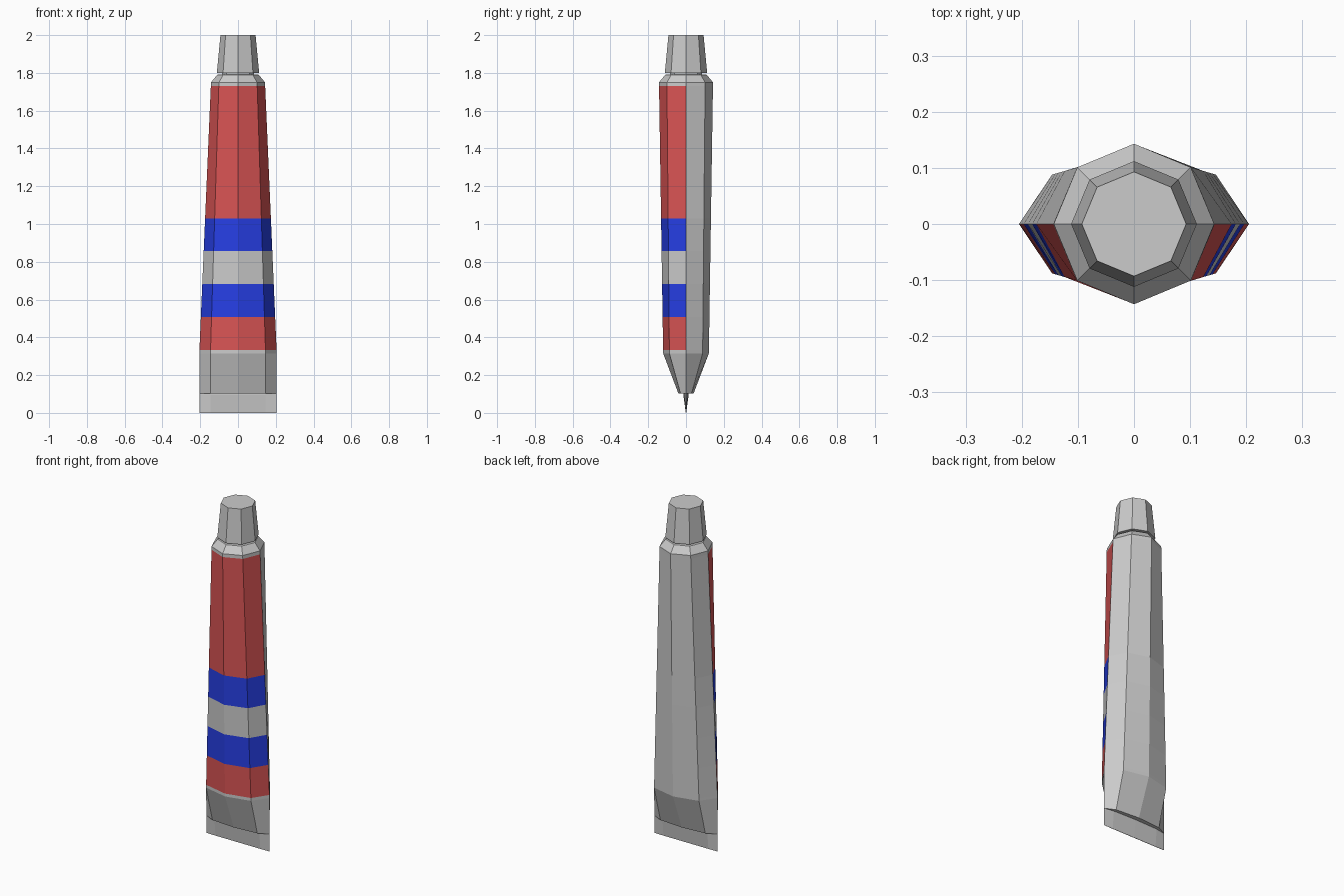
import bpy, bmesh

if "Cube" in bpy.data.objects:
    bpy.data.objects.remove(bpy.data.objects["Cube"])

K = 0.7071


def make_material(name, color):
    mat = bpy.data.materials.new(name)
    mat.diffuse_color = (*color, 1)
    mat.use_nodes = True
    mat.node_tree.nodes["Principled BSDF"].inputs["Base Color"].default_value = mat.diffuse_color
    return mat


def ring(w, mx, d, my, z):
    """Eight-sided section: half width, shoulder x, half depth, shoulder y, height."""
    return [(w, 0, z), (mx, my, z), (0, d, z), (-mx, my, z),
            (-w, 0, z), (-mx, -my, z), (0, -d, z), (mx, -my, z)]


def octagon(r, z):
    return ring(r, r * K, r, r * K, z)


def loft(name, rings, materials=(), front_slots=None):
    """Skin stacked rings; front_slots gives the material slot of each level's front half."""
    bm = bmesh.new()
    levels = [[bm.verts.new(p) for p in r] for r in rings]
    for k, (a, b) in enumerate(zip(levels, levels[1:])):
        for i in range(8):
            j = (i + 1) % 8
            face = bm.faces.new((a[i], a[j], b[j], b[i]))
            if front_slots and i >= 4:
                face.material_index = front_slots[k]
    bm.faces.new(levels[0][::-1])
    bm.faces.new(levels[-1])
    bmesh.ops.recalc_face_normals(bm, faces=bm.faces)
    mesh = bpy.data.meshes.new(name)
    bm.to_mesh(mesh)
    bm.free()
    for m in materials:
        mesh.materials.append(m)
    obj = bpy.data.objects.new(name, mesh)
    bpy.context.collection.objects.link(obj)
    return obj


red = make_material("red", (0.7, 0.09, 0.09))
blue = make_material("blue", (0.02, 0.05, 0.8))

# Tube body: flattened low section blending to a round octagon at the top
LOW = (0.205, 0.146, 0.121, 0.088)
HIGH = (0.143, 0.101, 0.143, 0.101)
Z0, Z1 = 0.315, 1.75


def body_ring(z):
    t = (z - Z0) / (Z1 - Z0)
    return ring(*[a + (b - a) * t for a, b in zip(LOW, HIGH)], z)


heights = [Z0, 0.332, 0.507, 0.682, 0.857, 1.03, 1.73, Z1]
rings = [ring(0.205, 0.146, 0.04, 0.029, 0.102)]
rings += [body_ring(z) for z in heights]
rings += [octagon(0.11, 1.79), octagon(0.085, 1.792), octagon(0.085, 1.802)]
# front stripes, bottom to top: red, blue, grey, blue, red
loft("tube_body", rings, (None, red, blue),
     [0, 0, 1, 2, 0, 2, 1, 0, 0, 0, 0])

# Flat crimped end of the tube
loft("crimped_end", [ring(0.205, 0.146, 0.001, 0.001, 0),
                     ring(0.205, 0.146, 0.014, 0.01, 0.095),
                     ring(0.205, 0.146, 0.014, 0.01, 0.102)])

# Tapered screw cap
loft("cap", [octagon(0.112, 1.8), octagon(0.093, 2.0)])
